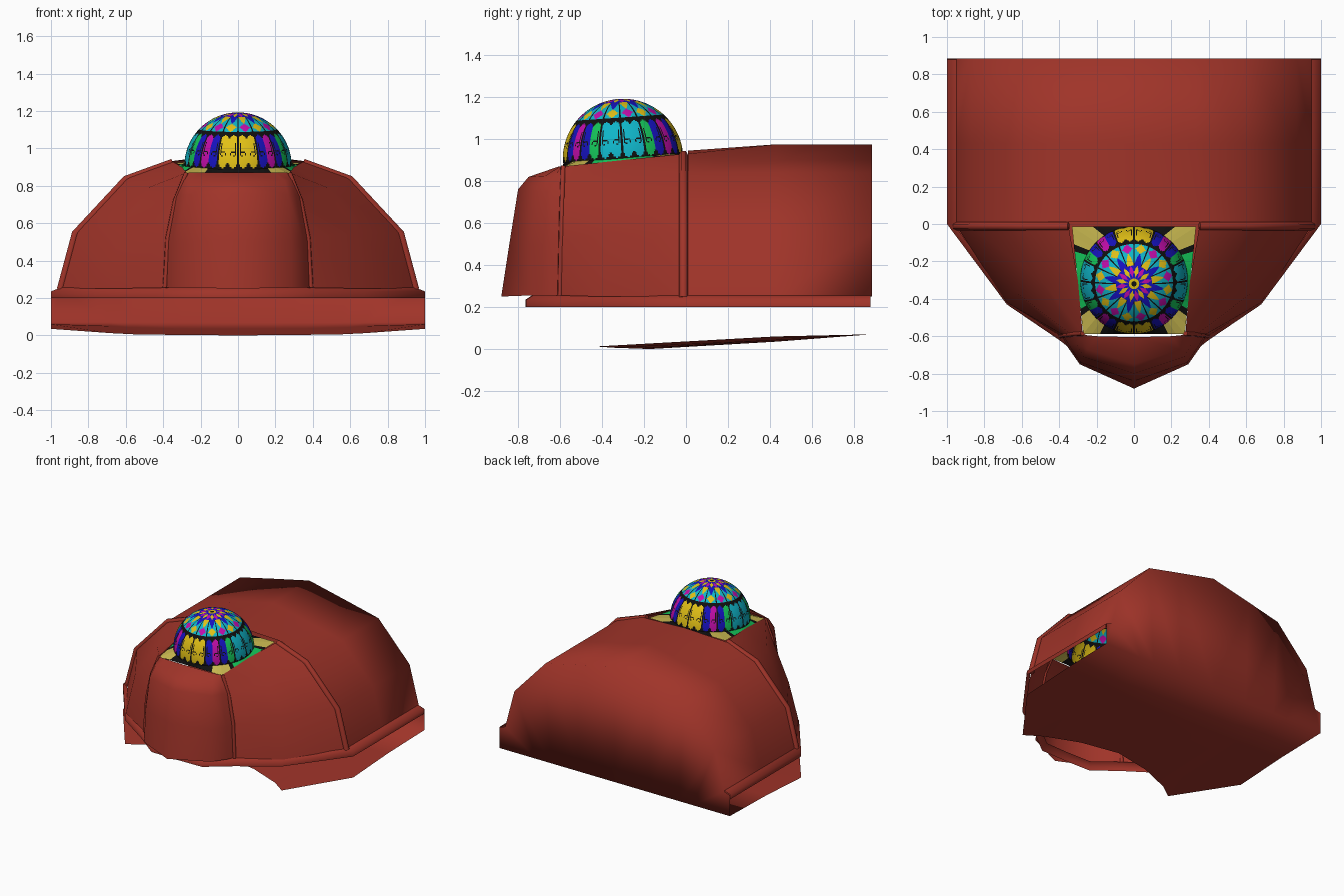
import bpy, bmesh
from math import sin, cos, pi, radians, hypot, atan2, degrees

if "Cube" in bpy.data.objects:
    bpy.data.objects.remove(bpy.data.objects["Cube"])


def material(name, rgb):
    m = bpy.data.materials.new(name)
    m.diffuse_color = (*rgb, 1)
    m.use_nodes = True
    m.node_tree.nodes["Principled BSDF"].inputs["Base Color"].default_value = m.diffuse_color
    return m


RED = material("red", (.35, .034, .022))
NAMES = ["black", "yellow", "magenta", "blue", "cyan", "green", "pale"]
RGB = [(.005, .005, .005), (.76, .53, .008), (.54, .004, .4), (.008, .006, .52),
       (.005, .46, .58), (.007, .55, .1), (.58, .48, .08)]
PALETTE = [material(n, c) for n, c in zip(NAMES, RGB)]
K, Y, M, B, C, G, P = range(7)


def finish(name, bm, mats):
    me = bpy.data.meshes.new(name)
    bm.to_mesh(me)
    bm.free()
    ob = bpy.data.objects.new(name, me)
    bpy.context.collection.objects.link(ob)
    for m in mats:
        me.materials.append(m)
    return ob


def sheets(name, grids):
    """Right-hand half built from point grids, welded and mirrored in x."""
    bm = bmesh.new()
    for g in grids:
        vs = [[bm.verts.new(p) for p in row] for row in g]
        for a, b in zip(vs, vs[1:]):
            for i in range(len(a) - 1):
                bm.faces.new((a[i], a[i + 1], b[i + 1], b[i]))
    bmesh.ops.remove_doubles(bm, verts=bm.verts, dist=1e-4)
    bmesh.ops.recalc_face_normals(bm, faces=bm.faces)
    for f in bm.faces:
        f.smooth = True
    ob = finish(name, bm, [RED])
    mod = ob.modifiers.new("mirror", 'MIRROR')
    mod.use_clip = True
    return ob


def rib(name, pts, r):
    cu = bpy.data.curves.new(name, 'CURVE')
    cu.dimensions = '3D'
    cu.bevel_depth, cu.bevel_resolution, cu.use_fill_caps = r, 1, True
    sp = cu.splines.new('POLY')
    sp.points.add(len(pts) - 1)
    for p, co in zip(sp.points, pts):
        p.co = (*co, 1)
    ob = bpy.data.objects.new(name, cu)
    bpy.context.collection.objects.link(ob)
    cu.materials.append(RED)
    ob.modifiers.new("mirror", 'MIRROR')


# Main shell: vault, flat back wall and sagging floor welded into one skin
back = [(.95, .25), (.87, .55), (.6, .84), (.33, .902), (0, .975)]
front = [(.95, .25), (.87, .55), (.6, .84), (.37, .93), (0, .945)]
vault = [[(x, y, z) for x, z in prof] for prof, y in ((front, .01), (back, .43), (back, .885))]
floor_x = (1, .68, .56, .3, 0)
floor_back = [(x, .885, .07) for x in floor_x]
floor_mid = [(x, .43, z) for x, z in zip(floor_x, (.06, .05, .042, .036, .035))]
floor_front = [(1, 0, .035), (.68, -.43, .012), (.56, -.34, .006), (.3, -.23, .002), (0, -.17, 0)]
corner = [[(1, .885, .07), (1, .885, .235)], [(.95, .885, .25)] * 2]
sheets("shell", [vault, [vault[2], floor_back], corner, [floor_back, floor_mid, floor_front]])

# Rim flange running round the sides and under the front bulge
outer = [(1, .88), (1, 0), (.68, -.43), (.4, -.62), (.22, -.76), (0, -.765)]
inner = [(.95, .88), (.95, -.02), (.66, -.41), (.38, -.59), (.2, -.73), (0, -.735)]
sheets("rim", [[[(x, y, .255) for x, y in inner], [(x, y, .235) for x, y in outer],
                [(x, y, .2) for x, y in outer]]])

# Side panels between the vault and the front frame
arch = [(.95, -.01, .25), (.87, -.01, .55), (.6, -.01, .84), (.35, -.01, .93)]
mid = [(.68, -.42, .25), (.64, -.36, .55), (.48, -.32, .79), (.3, -.3, .9)]
frame = [(.39, -.6, .255), (.375, -.595, .52), (.335, -.59, .72), (.275, -.585, .87)]
sheets("side_panels", [[arch, mid, frame]])
rib("arch_rib", [(x, y - .002, z - .005) for x, y, z in arch], .022)
rib("front_rib", frame, .013)

# Front bulge panel
sheets("front_bulge", [[
    [(.385, -.6, .255), (.36, -.65, .255), (.29, -.75, .255), (0, -.88, .25)],
    [(.375, -.6, .5), (.35, -.645, .5), (.285, -.74, .5), (0, -.84, .51)],
    [(.33, -.6, .74), (.31, -.64, .75), (.27, -.71, .75), (0, -.8, .76)],
    [(.29, -.595, .83), (.28, -.62, .83), (.25, -.67, .825), (0, -.75, .82)],
    [(.265, -.59, .87), (.25, -.595, .87), (.2, -.6, .87), (0, -.605, .87)]]])

# Patterned dome: colour chosen from polar angle t and bearing f (degrees)
SLOTS = [Y, Y, B, M, B, G, C, C]


def dome_colour(t, f):
    k = int(f // 22.5)
    w = abs(f % 22.5 - 11.25) / 11.25
    if t < 3:
        return K
    if t < 6:
        return Y
    if t < 20:                       # inner star
        return (M, Y)[k % 2] if w < 1 - abs(t - 13) / 7 else B
    if w > .93:
        return K
    if t < 34:                       # pointed rays
        return (Y, B)[k % 2] if w < (34 - t) / 14 else C
    if t < 46:                       # outer diamonds
        return (M, Y)[k % 2] if w < .8 - abs(t - 40) / 8 else C
    f = f % 180
    f = min(f, 180 - f)
    s = min(int(f // 11.25), 7)
    u = (f % 11.25 - 5.625) / 5.625
    if t < 51 + 5 * u * u or t > 88 - 6 * u * u:   # scalloped bands
        return K
    dx, dy = u * 5.6 * (1 if s % 2 else -1), 73 - t
    ring = abs(hypot(dx, dy) - 2.7) < .7 and not 200 < degrees(atan2(dy, dx)) % 360 < 270
    stem = abs(dx - 2.7) < .7 and 0 < dy < 12
    return K if ring or stem or abs(u) > .93 else SLOTS[s]


SEG, RINGS, R = 320, 64, .287
bm = bmesh.new()
rows = []
for j in range(1, RINGS + 1):
    t = pi / 2 * j / RINGS
    rows.append([bm.verts.new((R * sin(t) * sin(2 * pi * i / SEG),
                               -R * sin(t) * cos(2 * pi * i / SEG), R * cos(t))) for i in range(SEG)])
bm.faces.new(rows[0])
for j in range(RINGS - 1):
    for i in range(SEG):
        n = (i + 1) % SEG
        f = bm.faces.new((rows[j][i], rows[j + 1][i], rows[j + 1][n], rows[j][n]))
        f.material_index = dome_colour((j + 1.5) * 90 / RINGS, (i + .5) * 360 / SEG)
bmesh.ops.recalc_face_normals(bm, faces=bm.faces)
for f in bm.faces:
    f.smooth = True
dome = finish("dome", bm, PALETTE)
dome.location = (0, -.3, .905)
dome.rotation_euler = (radians(4), 0, 0)

# Dome base: open collar from circle to tapered square
bm = bmesh.new()
N = 64
ring, edge = [], []
for i in range(N):
    a = 2 * pi * i / N
    sx, sy = sin(a), -cos(a)
    m = max(abs(sx), abs(sy))
    u, v = sx / m, sy / m
    ring.append(bm.verts.new((.283 * sx, -.3 + .283 * sy, .912 + .02 * sy)))
    edge.append(bm.verts.new((u * (.302 + .03 * v), -.3 + .287 * v, .895 + .03 * v)))
for i in range(N):
    n = (i + 1) % N
    f = bm.faces.new((ring[i], edge[i], edge[n], ring[n]))
    off = abs((i + .5) * 360 / N % 90 - 45)
    side = abs(sin(2 * pi * (i + .5) / N)) > .7
    f.material_index = P if off < 14 else (G if side and off > 18 else K)
bmesh.ops.recalc_face_normals(bm, faces=bm.faces)
finish("dome_collar", bm, PALETTE)
